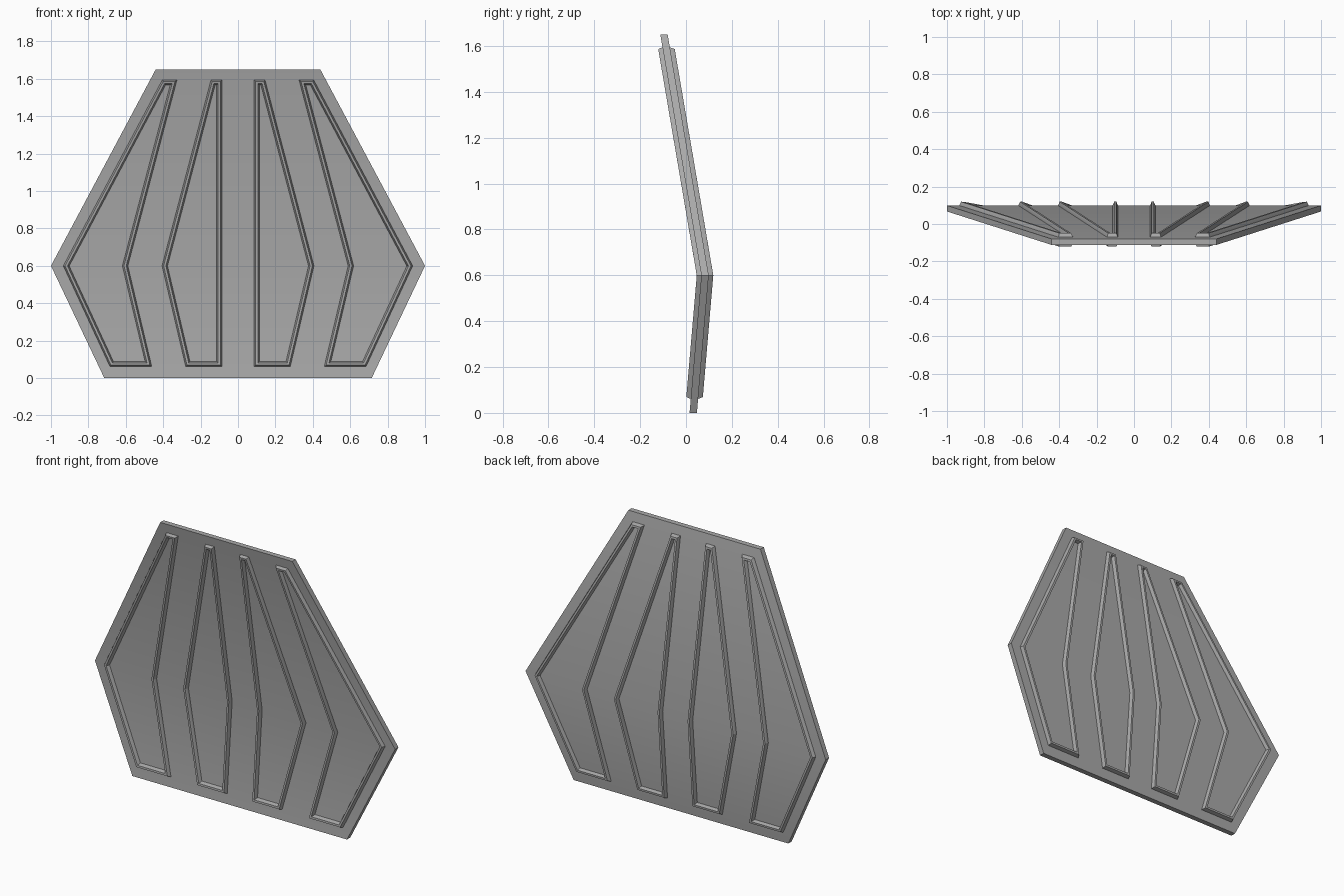
import bpy, bmesh
from mathutils import Vector

cube = bpy.data.objects.get("Cube")
if cube:
    bpy.data.objects.remove(cube)

metal = bpy.data.materials.new("panel grey")
metal.use_nodes = True
GREY = (0.4, 0.4, 0.4, 1)
metal.diffuse_color = GREY
metal.node_tree.nodes["Principled BSDF"].inputs["Base Color"].default_value = GREY

FOLD = 0.6   # height of the horizontal bend


def bent_y(z):
    """Depth of the panel's middle surface at height z."""
    if z < FOLD:
        return 0.0315 + (0.083 - 0.0315) * z / FOLD
    return 0.083 - 0.179 * (z - FOLD) / 1.05


def finish(name, bm):
    bmesh.ops.recalc_face_normals(bm, faces=bm.faces)
    mesh = bpy.data.meshes.new(name)
    bm.to_mesh(mesh)
    bm.free()
    mesh.materials.append(metal)
    obj = bpy.data.objects.new(name, mesh)
    bpy.context.collection.objects.link(obj)
    bpy.ops.object.select_all(action='DESELECT')
    obj.select_set(True)
    bpy.context.view_layer.objects.active = obj
    bpy.ops.object.shade_smooth_by_angle(angle=0.5)
    return obj


def inset(points, d):
    """Mitred inset of a counter-clockwise outline."""
    result = []
    for i, p in enumerate(points):
        a = (p - points[i - 1]).normalized()
        b = (points[(i + 1) % len(points)] - p).normalized()
        na, nb = Vector((-a.y, a.x)), Vector((-b.y, b.x))
        result.append(p + (na + nb) * d / (1 + na.dot(nb)))
    return result


# Bent plate: three rows of four corners, skinned together
bm = bmesh.new()
rows = []
for half_width, z in ((0.715, 0), (1.0, FOLD), (0.44, 1.65)):
    rows.append([bm.verts.new((x * half_width, bent_y(z) + y * 0.016, z))
                 for x, y in ((-1, -1), (1, -1), (1, 1), (-1, 1))])
for low, high in zip(rows, rows[1:]):
    for i in range(4):
        j = (i + 1) % 4
        bm.faces.new((low[i], low[j], high[j], high[i]))
bm.faces.new(rows[0])
bm.faces.new(rows[-1])
finish("bent_plate", bm)

# Raised frames: a chamfered rail section (inset, depth) swept round an outline
SECTION = [(0, 0.014), (0.009, 0.036), (0.021, 0.036), (0.03, 0.014),
           (0.03, -0.014), (0.021, -0.036), (0.009, -0.036), (0, -0.014)]


def frame(name, outline):
    points = [Vector(p) for p in outline]
    bm = bmesh.new()
    loops = [[bm.verts.new((p.x, bent_y(p.y) + depth, p.y)) for p in inset(points, d)]
             for d, depth in SECTION]
    for k, loop in enumerate(loops):
        following = loops[(k + 1) % len(loops)]
        for i in range(len(points)):
            j = (i + 1) % len(points)
            bm.faces.new((loop[i], loop[j], following[j], following[i]))
    obj = finish(name, bm)
    obj.modifiers.new("mirror", 'MIRROR')


frame("inner_frames", [(0.085, 0.06), (0.28, 0.06), (0.407, FOLD),
                       (0.145, 1.595), (0.085, 1.595), (0.085, FOLD)])
frame("outer_frames", [(0.46, 0.06), (0.685, 0.06), (0.935, FOLD),
                       (0.405, 1.595), (0.325, 1.595), (0.588, FOLD)])
